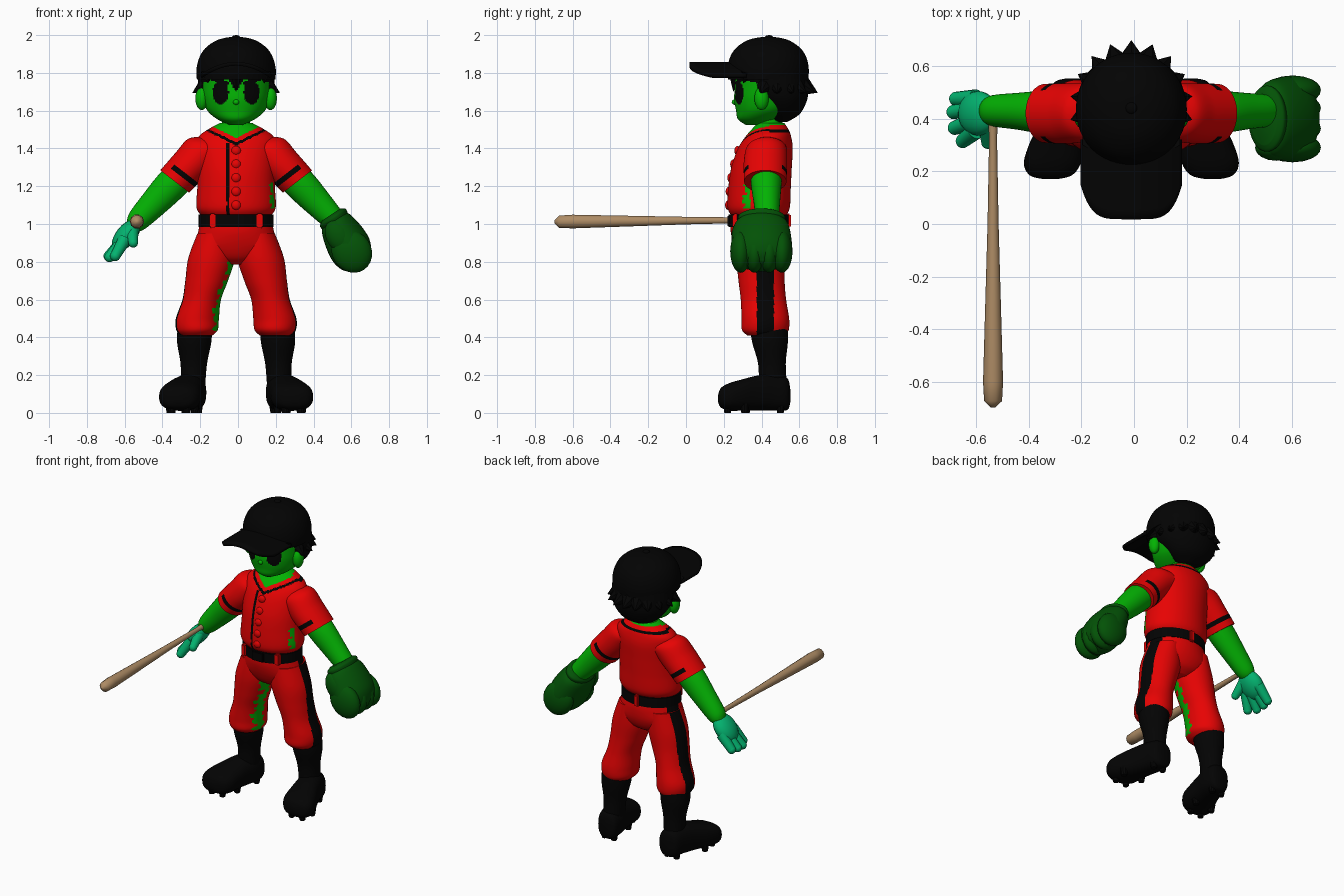
import bpy, bmesh, math
from mathutils import Vector, Matrix

if "Cube" in bpy.data.objects:
    bpy.data.objects.remove(bpy.data.objects["Cube"])

OFFSET = Vector((-0.01, 0, 0))
X, Y, Z = Vector((1, 0, 0)), Vector((0, 1, 0)), Vector((0, 0, 1))


def material(name, *rgb):
    m = bpy.data.materials.new(name)
    m.diffuse_color = (*rgb, 1)
    m.use_nodes = True
    m.node_tree.nodes["Principled BSDF"].inputs["Base Color"].default_value = (*rgb, 1)
    return m


RED = material("uniform red", 0.87, 0.001, 0.001)
BLACK = material("black", 0.001, 0.001, 0.001)
SKIN = material("green skin", 0.001, 0.45, 0.001)
TEAL = material("teal hand", 0.001, 0.45, 0.16)
MITT = material("dark green leather", 0.001, 0.085, 0.002)
WOOD = material("bat wood", 0.42, 0.26, 0.13)


def finish(bm, name, mats, rule=None, angle=50):
    """Turn a bmesh into an object, colouring faces by a rule of centre and normal."""
    bmesh.ops.recalc_face_normals(bm, faces=bm.faces)
    for f in bm.faces:
        f.smooth = True
        if rule:
            f.material_index = rule(f.calc_center_median(), f.normal)
    bmesh.ops.translate(bm, vec=OFFSET, verts=bm.verts)
    me = bpy.data.meshes.new(name)
    bm.to_mesh(me)
    bm.free()
    for m in mats:
        me.materials.append(m)
    me.set_sharp_from_angle(angle=math.radians(angle))
    ob = bpy.data.objects.new(name, me)
    bpy.context.collection.objects.link(ob)
    return ob


def refine(rings, k):
    """Catmull-Rom resampling of the ring list."""
    r = [rings[0], *rings, rings[-1]]
    out = []
    for a, b, c, d in zip(r, r[1:], r[2:], r[3:]):
        for i in range(k):
            t = i / k
            out.append([q + t / 2 * (s - p + t * (2 * p - 5 * q + 4 * s - e + t * (3 * (q - s) + e - p)))
                        for p, q, s, e in zip(a, b, c, d)])
    return out + [rings[-1]]


def tube(name, rings, mats, rule=None, u=X, v=Y, n=32, k=5, power=1, side=1):
    """Loft of ellipses; every ring is x, y, z, radius along u, radius along v."""
    bm = bmesh.new()
    loops = []
    for x, y, z, ru, rv in refine(rings, k):
        loop = []
        for i in range(n):
            a = math.tau * i / n
            c, s = math.cos(a), math.sin(a)
            c, s = (math.copysign(abs(w) ** power, w) for w in (c, s))
            p = Vector((x, y, z)) + u * (max(ru, 0.001) * c) + v * (max(rv, 0.001) * s)
            loop.append(bm.verts.new((p.x * side, p.y, p.z)))
        loops.append(loop)
    for a, b in zip(loops, loops[1:]):
        for i in range(n):
            bm.faces.new((a[i - 1], a[i], b[i], b[i - 1]))
    bm.faces.new(loops[0])
    bm.faces.new(loops[-1])
    return finish(bm, name, mats, rule)


def ball(name, centre, radii, mat, axis=Z):
    bm = bmesh.new()
    turn = Z.rotation_difference(axis).to_matrix().to_4x4()
    bmesh.ops.create_uvsphere(bm, u_segments=20, v_segments=12, radius=1,
                              matrix=Matrix.Translation(centre) @ turn @ Matrix.Diagonal((*radii, 1)))
    return finish(bm, name, [mat])


def cone(name, base, tip, r1, r2, mat, n=10):
    bm = bmesh.new()
    base, tip = Vector(base), Vector(tip)
    d = tip - base
    turn = Z.rotation_difference(d).to_matrix().to_4x4()
    bmesh.ops.create_cone(bm, cap_ends=True, segments=n, radius1=r1, radius2=r2, depth=d.length,
                          matrix=Matrix.Translation((base + tip) / 2) @ turn)
    return finish(bm, name, [mat], angle=35)


def box(name, centre, size, mat):
    bm = bmesh.new()
    bmesh.ops.create_cube(bm, size=1, matrix=Matrix.Translation(centre) @ Matrix.Diagonal((*size, 1)))
    bmesh.ops.bevel(bm, geom=bm.edges[:], offset=0.006, segments=2, affect="EDGES")
    return finish(bm, name, [mat])


# Shirt: skin above the V neck, dark piping along collar and placket
def shirt_rule(c, n):
    front = c.y < 0.44
    v = c.z - (1.455 + 0.5 * abs(c.x) if front else 1.525)
    if v > 0:
        return 2
    if -0.04 < v < -0.024 or (front and -0.05 < c.x < -0.033 and c.z < 1.43):
        return 1
    ragged = 0.012 * math.sin(c.z * 150) * math.sin(c.z * 61)
    if 0.182 < c.x + ragged and c.y < 0.34 and 1.08 < c.z < 1.22:
        return 2
    return 0


tube("shirt", [(0, .385, 1.045, .185, .145), (0, .385, 1.09, .21, .165), (0, .39, 1.2, .205, .165),
               (0, .4, 1.3, .205, .16), (0, .42, 1.4, .208, .145), (0, .435, 1.46, .2, .122),
               (0, .445, 1.5, .15, .098), (0, .45, 1.535, .085, .07)],
     [RED, BLACK, SKIN], shirt_rule, n=144, k=10)
tube("neck", [(0, .44, 1.44, .08, .07), (0, .44, 1.6, .07, .07)], [SKIN])
for i, y in enumerate((.223, .226, .235, .25, .272)):
    ball(f"button_{i}", (0, y, 1.1 + i * .072), (.025, .016, .025), RED)

# Belt with buckle and loops
tube("belt", [(0, .385, .985, .198, .158), (0, .385, 1.05, .198, .158)], [BLACK], n=64, k=1)
box("buckle", (0, .231, 1.017), (.085, .025, .065), BLACK)
for x, y in ((-.125, .262), (.125, .262), (0, .54)):
    box("belt_loop", (x, y, 1.017), (.034, .03, .075), RED)


# Trousers: dark outer stripe, skin patch on the right inner leg
def hip_rule(c, n):
    return int(abs(n.x) > .6 and .375 < c.y < .465)


tube("trouser_seat", [(0, .385, 1.01, .19, .15), (0, .39, .95, .203, .152), (0, .397, .88, .222, .138),
                      (0, .4, .82, .16, .108), (0, .4, .785, .07, .06)], [RED, BLACK], hip_rule, n=96, k=6)

for side, word in ((1, "left_"), (-1, "right_")):
    def leg_rule(c, n):
        if n.x * side > .5 and .375 < c.y < .465:
            return 1
        ragged = .14 * math.sin(c.z * 90) * math.sin(c.z * 37)
        if side < 0 and n.x > .8 + ragged and n.y < ragged - .04 and .43 < c.z < .8:
            return 2
        return 0

    tube(word + "trouser_leg", [(.11, .395, .95, .095, .125), (.13, .395, .82, .123, .128),
                                (.156, .4, .7, .113, .122), (.182, .41, .6, .102, .12), (.205, .42, .5, .114, .126),
                                (.207, .42, .44, .11, .124), (.21, .425, .41, .085, .1)],
         [RED, BLACK, SKIN], leg_rule, n=120, k=7, side=side)
    tube(word + "sock", [(.218, .44, .45, .092, .1), (.222, .445, .37, .09, .094), (.224, .455, .26, .07, .073),
                         (.228, .46, .14, .064, .075)], [BLACK], side=side)
    tube(word + "shoe", [(.225, .552, .09, .025, .035), (.23, .535, .1, .065, .085), (.24, .46, .108, .082, .096),
                         (.262, .38, .105, .09, .093), (.285, .3, .095, .104, .083), (.3, .23, .085, .108, .073),
                         (.306, .185, .08, .08, .052), (.308, .17, .076, .025, .02)],
         [BLACK], v=Z, power=.8, side=side)
    for x, y in ((.2, .5), (.27, .5), (.22, .32), (.35, .31), (.26, .22), (.34, .22)):
        cone(word + "cleat", (x * side, y, .05), (x * side, y, 0), .026, .018, BLACK)

    # Arms: sleeve with a stripe before its hem, then the bare forearm
    def sleeve_rule(c, n):
        t = (c.x * side - .32) * .61 - (c.z - 1.228) * .79
        return int(-.06 < t < -.04 and n.x * side * .79 + n.z * .61 < .7)

    across = Vector((.79, 0, .61))
    tube(word + "sleeve", [(.1, .43, 1.4, .1, .1), (.17, .425, 1.385, .107, .11), (.24, .42, 1.315, .102, .115),
                           (.325, .42, 1.225, .097, .112)], [RED, BLACK], sleeve_rule, u=across, n=64, k=10, side=side)
    tube(word + "forearm", [(.28, .425, 1.27, .085, .085), (.35, .425, 1.2, .086, .08), (.43, .428, 1.115, .076, .07),
                            (.52, .43, 1.02, .06, .06), (.55, .43, .985, .04, .045)],
         [SKIN], u=Vector((.71, 0, .7)), side=side)
    # Ears
    ball(word + "ear", (.182 * side, .4, 1.665), (.034, .038, .062), SKIN)

# Right hand with spread fingers
down = Vector((-.63, 0, -.77))
ball("palm", (-.582, .42, .94), (.054, .085, .1), TEAL, down)
for i, (y, x, z) in enumerate(((.475, -.665, .835), (.425, -.675, .83), (.365, -.67, .825), (.315, -.64, .83))):
    base, tip = Vector((-.59, .42 + (y - .4) * .75, .92)), Vector((x, y, z))
    cone(f"finger_{i}", base, tip, .035, .027, TEAL, 14)
    ball(f"fingertip_{i}", tip, (.027, .027, .027), TEAL)
cone("thumb", (-.55, .38, .96), (-.545, .31, .9), .034, .025, TEAL, 14)
ball("thumb_tip", (-.545, .31, .9), (.025, .025, .025), TEAL)

# Fielding mitt on the left hand
along = Vector((.55, 0, -.83))
tube("mitt", [(.515, .4, 1.03, .065, .1), (.53, .4, 1, .09, .14), (.57, .4, .93, .11, .157),
              (.61, .4, .86, .114, .16), (.64, .4, .805, .09, .135), (.657, .4, .775, .05, .08)],
     [MITT], u=Vector((.83, 0, .55)))
for i, y in enumerate((.29, .363, .44, .508)):
    ball(f"mitt_finger_{i}", (.612, y, .855), (.104, .056, .117), MITT, along)
ball("mitt_thumb", (.55, .29, .93), (.07, .05, .1), MITT, along)
tube("mitt_cuff", [(.503, .4, 1.05, .058, .1), (.512, .4, 1.035, .082, .125), (.525, .4, 1.012, .08, .12)],
     [MITT], u=Vector((.83, 0, .55)))

# Bat pointing forward from the right hand
tube("bat", [(-.525, -.697, 1.012, .008, .008), (-.525, -.672, 1.012, .034, .034), (-.525, -.6, 1.013, .038, .038),
             (-.525, -.35, 1.015, .031, .031), (-.525, 0, 1.018, .021, .021), (-.525, .33, 1.02, .015, .015),
             (-.525, .4, 1.02, .02, .02)], [WOOD], u=X, v=Z, n=10, k=1)


# Head: eyes, brows and fringe as coloured faces
def head_rule(c, n):
    if c.y > .42:
        return 0
    x = abs(c.x)
    eye = ((x - .082) / .042) ** 2 + ((c.z - 1.697) / .064) ** 2 < 1
    hairline = 1.7 + 1.6 * x if x < .055 else 1.795 - .4 * (x - .055)
    brow = abs(c.z - 1.735 - x * .25) < .009 and .04 < x < .135
    return int(eye or brow or c.z > hairline)


tube("head", [(0, .365, 1.525, .035, .05), (0, .385, 1.555, .1, .11), (0, .42, 1.6, .152, .155),
              (0, .44, 1.66, .177, .185), (0, .44, 1.72, .185, .182), (0, .44, 1.79, .188, .18),
              (0, .44, 1.86, .18, .18)], [SKIN, BLACK], head_rule, n=128, k=11)
ball("nose", (0, .256, 1.645), (.016, .014, .014), SKIN)

# Hair at the back with a ring of broad spikes
tube("hair", [(0, .49, 1.54, .05, .045), (0, .51, 1.58, .12, .09), (0, .5, 1.64, .175, .135),
              (0, .48, 1.7, .2, .168), (0, .46, 1.8, .203, .185)], [BLACK])
for i in range(11):
    a = math.radians(-10 + i * 20)
    c, s = math.cos(a), math.sin(a)
    cone(f"hair_spike_{i}", (.15 * c, .45 + .16 * s, 1.735), (.235 * c, .44 + .258 * s, 1.695), .062, 0, BLACK, 8)
for x, drop in ((-.15, 1.745), (0, 1.7), (.15, 1.745)):
    cone("fringe_lock", (x, .265 + x * x * 2.4, 1.8), (x, .25 + x * x * 2.4, drop), .04, 0, BLACK, 6)

# Cap with button and curved brim
tube("cap", [(0, .435, 1.765, .208, .212), (0, .435, 1.82, .21, .215), (0, .435, 1.88, .195, .203),
             (0, .435, 1.93, .164, .172), (0, .435, 1.97, .108, .115), (0, .435, 1.987, .05, .055),
             (0, .435, 1.99, .005, .005)], [BLACK], n=48)
ball("cap_button", (0, .44, 1.988), (.022, .022, .012), BLACK)
bm = bmesh.new()
bmesh.ops.create_grid(bm, x_segments=32, y_segments=8, size=1)
for v in bm.verts:
    s, t = v.co.x, (v.co.y + 1) / 2
    front = .018 + .13 * abs(s) ** 5
    v.co = (.187 * s, front + t * (.32 - front), 1.848 - .068 * s * s)
brim = finish(bm, "cap_brim", [BLACK])
solid = brim.modifiers.new("thickness", "SOLIDIFY")
solid.thickness = .02
solid.offset = 0
